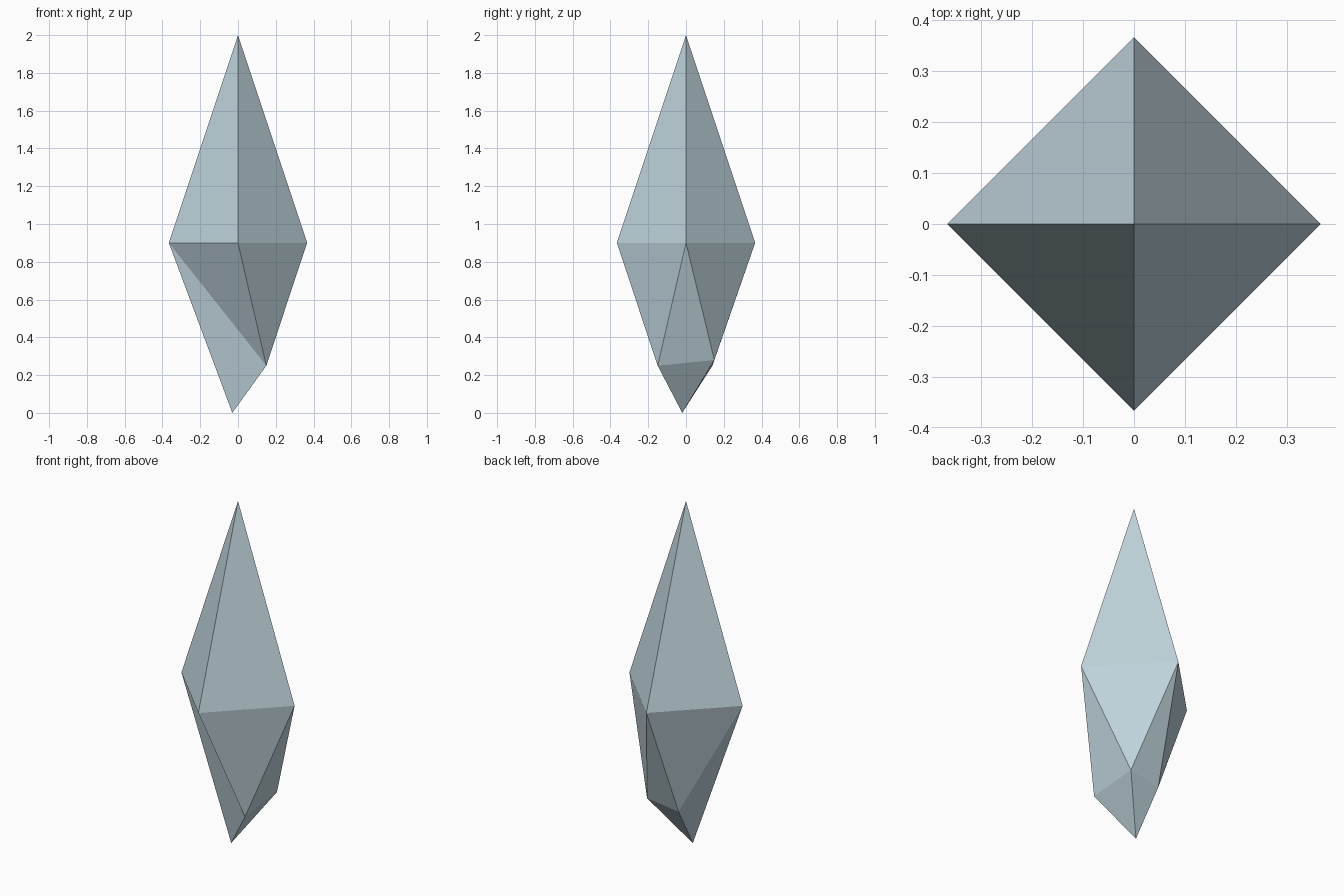
import bpy
import bmesh

cube = bpy.data.objects.get("Cube")
if cube:
    bpy.data.objects.remove(cube, do_unlink=True)

# Pale blue-grey crystal material
colour = (0.52, 0.65, 0.71, 1.0)
mat = bpy.data.materials.new("pale_blue_grey")
mat.use_nodes = True
mat.diffuse_color = colour
mat.node_tree.nodes["Principled BSDF"].inputs["Base Color"].default_value = colour

bm = bmesh.new()
RADIUS, GIRDLE = 0.366, 0.9

# Upper point and square girdle
top = bm.verts.new((0, 0, 2))
east, north, west, south = ring = [
    bm.verts.new((x * RADIUS, y * RADIUS, GIRDLE))
    for x, y in ((1, 0), (0, 1), (-1, 0), (0, -1))]
for i in range(4):
    bm.faces.new((top, ring[i], ring[(i + 1) % 4]))

# Irregular broken lower end
front_chip = bm.verts.new((0.15, -0.15, 0.25))
side_chip = bm.verts.new((0.147, 0.15, 0.28))
back_chip = bm.verts.new((-0.05, 0.14, 0.25))
tip = bm.verts.new((-0.03, -0.02, 0))
for face in (
        (west, south, front_chip), (south, east, front_chip),
        (east, side_chip, front_chip), (east, north, side_chip),
        (north, back_chip, side_chip), (north, west, back_chip),
        (west, tip, back_chip), (west, front_chip, tip),
        (front_chip, side_chip, tip), (side_chip, back_chip, tip)):
    bm.faces.new(face)
bmesh.ops.recalc_face_normals(bm, faces=bm.faces[:])

mesh = bpy.data.meshes.new("crystal_shard")
bm.to_mesh(mesh)
bm.free()
mesh.materials.append(mat)
crystal = bpy.data.objects.new("crystal_shard", mesh)
bpy.context.collection.objects.link(crystal)
